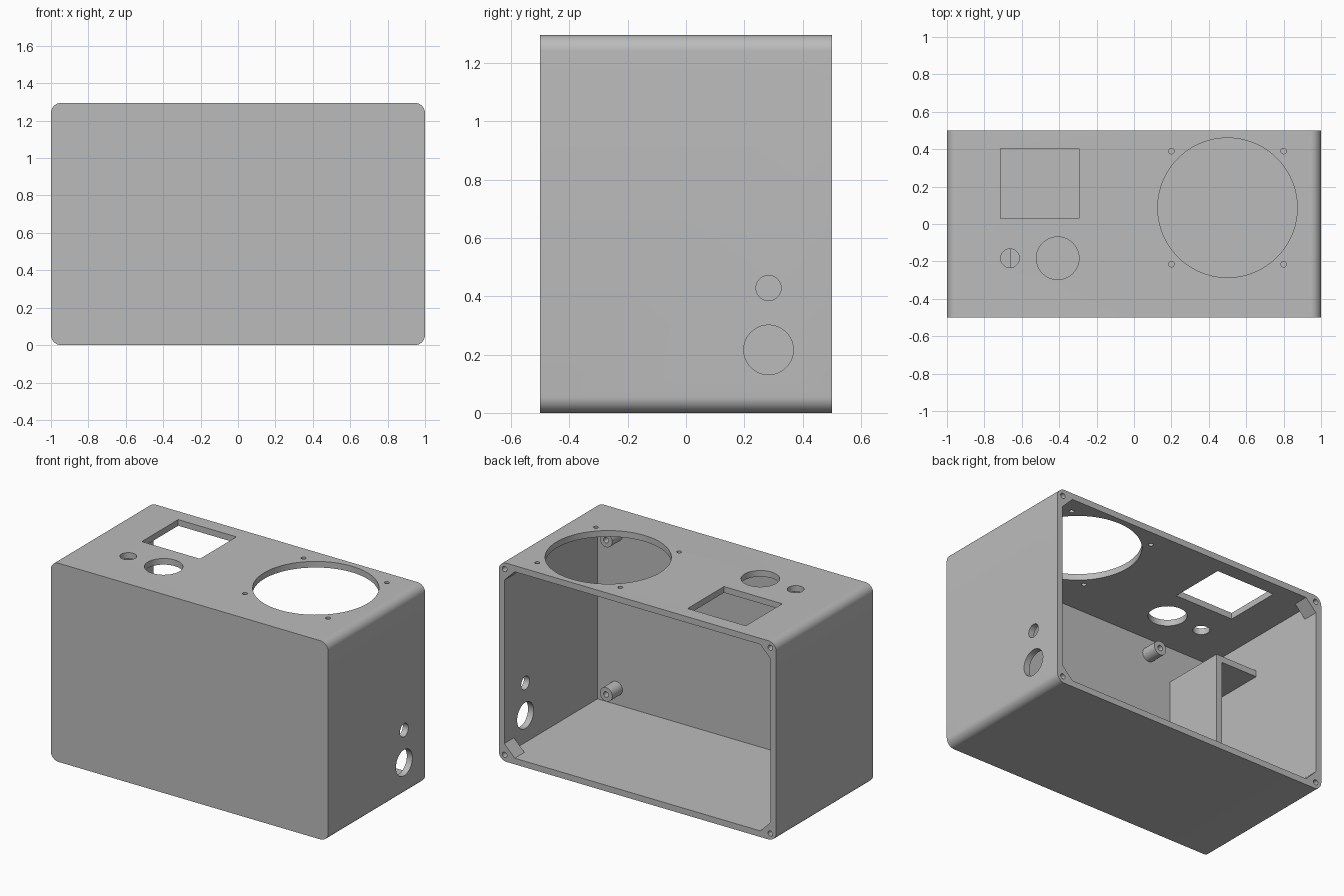
import bpy, bmesh, math
from mathutils import Vector

cube = bpy.data.objects.get("Cube")
if cube:
    bpy.data.objects.remove(cube, do_unlink=True)

W, D, H, T = 1.0, 0.5, 1.295, 0.04      # half width, half depth, height, wall

grey = bpy.data.materials.new("plain grey")
grey.use_nodes = True
colour = (0.5, 0.5, 0.5, 1)
grey.diffuse_color = colour
grey.node_tree.nodes["Principled BSDF"].inputs["Base Color"].default_value = colour

# Each axis maps profile coordinates (a, b) and extrusion depth d to space
PLACE = {
    "x": lambda a, b, d: Vector((d, a, b)),
    "y": lambda a, b, d: Vector((a, d, b)),
    "z": lambda a, b, d: Vector((a, b, d)),
}


def prism(name, profile, axis, lo, hi):
    """Extrude a flat profile along an axis."""
    bm = bmesh.new()
    face = bm.faces.new([bm.verts.new(PLACE[axis](a, b, lo)) for a, b in profile])
    top = bmesh.ops.extrude_face_region(bm, geom=[face])["geom"]
    verts = [g for g in top if isinstance(g, bmesh.types.BMVert)]
    bmesh.ops.translate(bm, verts=verts, vec=PLACE[axis](0, 0, hi - lo))
    bmesh.ops.recalc_face_normals(bm, faces=bm.faces)
    mesh = bpy.data.meshes.new(name)
    bm.to_mesh(mesh)
    bm.free()
    mesh.materials.append(grey)
    obj = bpy.data.objects.new(name, mesh)
    bpy.context.collection.objects.link(obj)
    return obj


def rect(a0, a1, b0, b1):
    return [(a0, b0), (a1, b0), (a1, b1), (a0, b1)]


def circle(a, b, r, n=32):
    return [(a + r * math.cos(2 * math.pi * i / n),
             b + r * math.sin(2 * math.pi * i / n)) for i in range(n)]


def cornered(a0, a1, b0, b1, r, steps):
    """Rectangle with rounded corners, or chamfered when steps is 1."""
    pts = []
    for k, (a, b) in enumerate(rect(a0 + r, a1 - r, b0 + r, b1 - r)):
        for i in range(steps + 1):
            t = math.pi * (1 + k / 2 + i / steps / 2)
            pts.append((a + r * math.cos(t), b + r * math.sin(t)))
    return pts


def cut(target, *args):
    """Subtract a prism from the target and discard the cutter."""
    cutter = prism("cutter", *args)
    cutter.hide_render = True
    mod = target.modifiers.new("cut", "BOOLEAN")
    mod.operation, mod.solver, mod.object = "DIFFERENCE", "EXACT", cutter
    bpy.context.view_layer.objects.active = target
    bpy.ops.object.modifier_apply(modifier=mod.name)
    bpy.data.objects.remove(cutter, do_unlink=True)


def smooth(obj):
    bpy.ops.object.select_all(action="DESELECT")
    obj.select_set(True)
    bpy.context.view_layer.objects.active = obj
    bpy.ops.object.shade_smooth_by_angle(angle=math.radians(30))


# Outer shell, hollowed from the open back and leaving corner gussets
shell = prism("enclosure_shell", cornered(-W, W, 0, H, 0.055, 10), "y", -D, D)
inner = (T - W, W - T, T, H - T)
cut(shell, rect(*inner), "y", T - D, D - 0.1)
cut(shell, cornered(*inner, 0.075, 1), "y", D - 0.12, D + 0.1)

# Blind screw holes in the back rim corners
for x in (-0.958, 0.958):
    for z in (0.042, H - 0.042):
        cut(shell, circle(x, z, 0.017, 20), "y", D - 0.08, D + 0.1)

# Top openings: display window, two round controls, speaker and its screws
top = ("z", H - 0.1, H + 0.1)
cut(shell, rect(-0.715, -0.295, 0.03, 0.405), *top)
cut(shell, circle(-0.663, -0.183, 0.05), *top)
cut(shell, circle(-0.408, -0.183, 0.114, 48), *top)
cut(shell, circle(0.5, 0.087, 0.373, 96), *top)
for x in (0.2, 0.8):
    for y in (-0.215, 0.39):
        cut(shell, circle(x, y, 0.015, 20), *top)

# Side connector holes
for z, r in ((0.428, 0.043), (0.216, 0.085)):
    cut(shell, circle(0.283, z, r, 48), "x", W - 0.1, W + 0.1)
smooth(shell)

# Hollow mounting posts on the inside of the front wall
for side, x in (("left", 0.825), ("right", -0.497)):
    for level, z in (("lower", 0.145), ("upper", 1.15)):
        post = prism(f"{level}_{side}_post", circle(x, z, 0.045), "y", 0.01 - D, -0.355)
        cut(post, circle(x, z, 0.018, 20), "y", T - D, -0.3)
        smooth(post)

# Compartment in the right corner: upright divider with a shelf on top
compartment = [(-0.66, 0.01), (-0.66, 1.03), (0.01 - W, 1.03),
               (0.01 - W, 0.99), (-0.70, 0.99), (-0.70, 0.01)]
prism("compartment_divider", compartment, "y", 0.01 - D, -0.04)
